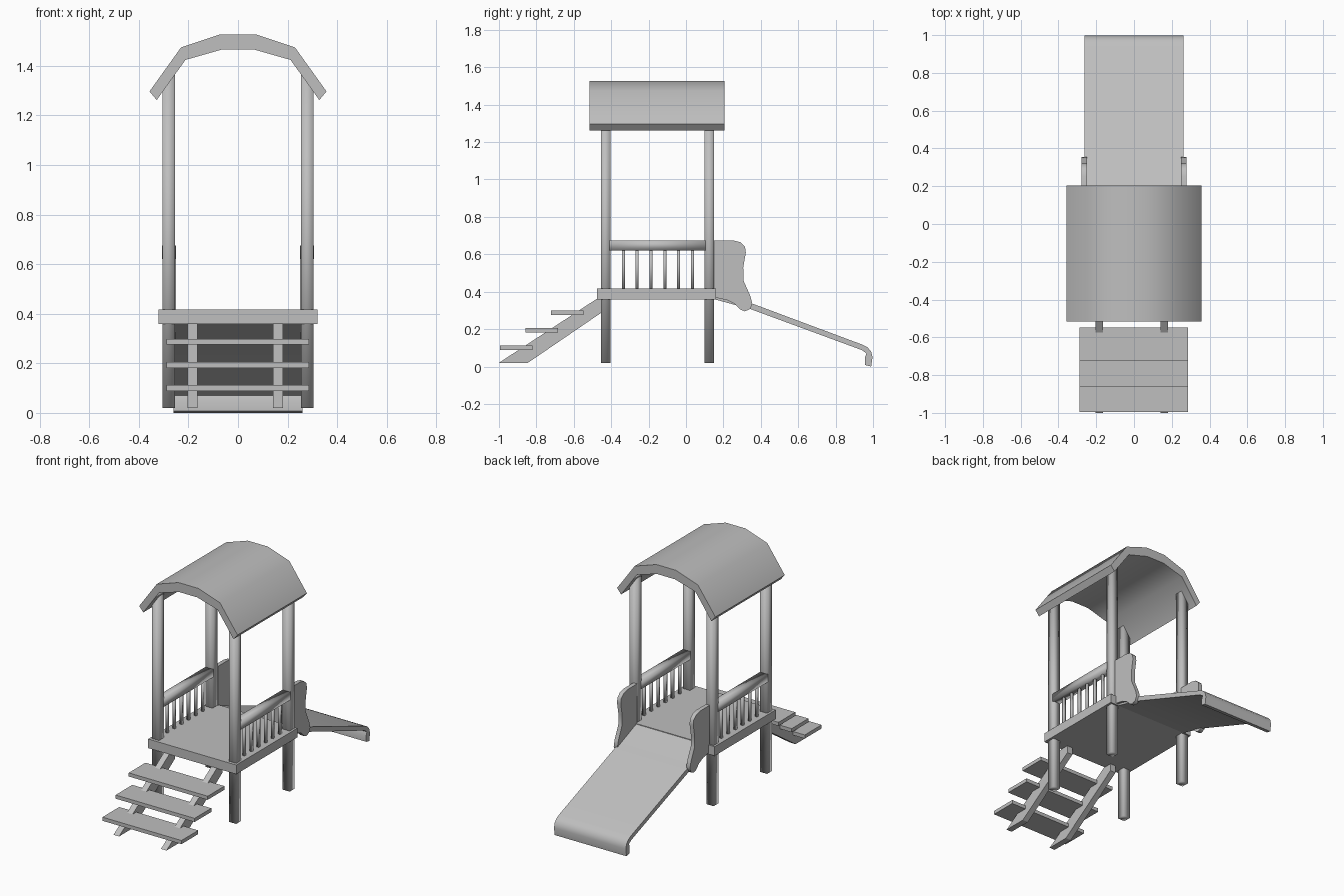
import bpy
import bmesh
from math import radians
from mathutils import Vector

cube = bpy.data.objects.get("Cube")
if cube:
    bpy.data.objects.remove(cube)

grey = bpy.data.materials.new("plain grey")
grey.use_nodes = True
grey.diffuse_color = (0.52, 0.52, 0.52, 1)
grey.node_tree.nodes["Principled BSDF"].inputs["Base Color"].default_value = grey.diffuse_color


def prism(name, profile, axis, start, end, smooth=0):
    """Extrude a closed profile along an axis; sides within the angle are smooth."""
    def place(a, b):
        return {"x": (start, a, b), "y": (a, start, b), "z": (a, b, start)}[axis]
    bm = bmesh.new()
    cap = bm.faces.new([bm.verts.new(place(a, b)) for a, b in profile])
    grown = bmesh.ops.extrude_face_region(bm, geom=[cap], use_keep_orig=True)
    step = Vector([end - start if axis == k else 0 for k in "xyz"])
    verts = [g for g in grown["geom"] if isinstance(g, bmesh.types.BMVert)]
    bmesh.ops.translate(bm, verts=verts, vec=step)
    bmesh.ops.recalc_face_normals(bm, faces=bm.faces)
    for f in bm.faces:
        f.smooth = smooth > 0 and abs(f.normal.dot(step.normalized())) < 0.5
    mesh = bpy.data.meshes.new(name)
    bm.to_mesh(mesh)
    bm.free()
    if smooth:
        mesh.set_sharp_from_angle(angle=radians(smooth))
    mesh.materials.append(grey)
    obj = bpy.data.objects.new(name, mesh)
    bpy.context.collection.objects.link(obj)
    return obj


def rect(a0, a1, b0, b1):
    return [(a0, b0), (a1, b0), (a1, b1), (a0, b1)]


def square(a, b, size):
    h = size / 2
    return rect(a - h, a + h, b - h, b + h)


# Platform
prism("deck", rect(-0.32, 0.32, -0.475, 0.16), "z", 0.358, 0.418)

# Posts, handrails, balusters and slide cheeks on both sides
cheek = [(0.15, 0.675), (0.25, 0.675), (0.29, 0.665), (0.315, 0.642), (0.32, 0.61),
         (0.306, 0.53), (0.307, 0.46), (0.345, 0.375), (0.355, 0.335), (0.343, 0.308),
         (0.315, 0.295), (0.29, 0.305), (0.26, 0.335), (0.22, 0.355), (0.15, 0.37)]
for side, s in (("left", 1), ("right", -1)):
    x = 0.28 * s
    for place, y in (("front", -0.43), ("back", 0.125)):
        prism(f"{place}_{side}_post", square(x, y, 0.051), "z", 0.02, 1.365, 100)
    prism(f"{side}_handrail", square(x, 0.648, 0.054), "y", -0.41, 0.105, 100)
    for i in range(6):
        y = -0.335 + i * 0.074
        prism(f"{side}_baluster_{i + 1}", square(x, y, 0.016), "z", 0.41, 0.63, 100)
    prism(f"{side}_slide_cheek", cheek, "x", 0.25 * s, 0.277 * s, 60)

# Arched roof
outer = [(0.357, 1.297), (0.23, 1.474), (0.072, 1.527)]
inner = [(0.328, 1.262), (0.212, 1.424), (0.064, 1.466)]
arch = (outer + [(-x, z) for x, z in reversed(outer)]
        + [(-x, z) for x, z in inner] + inner[::-1])
prism("roof", arch, "y", -0.515, 0.205, 45)

# Slide with a curled lip
slide = [(0.15, 0.418), (0.345, 0.34), (0.94, 0.118), (0.97, 0.103), (0.99, 0.08),
         (0.997, 0.05), (0.99, 0.0), (0.957, 0.008), (0.957, 0.05), (0.965, 0.07),
         (0.94, 0.088), (0.345, 0.307), (0.15, 0.36)]
prism("slide", slide, "x", -0.261, 0.261, 45)

# Stair stringers and treads
stringer = [(-1.0, 0.02), (-0.845, 0.02), (-0.42, 0.31), (-0.42, 0.36), (-0.48, 0.36)]
for side, x in (("left", 0.161), ("right", -0.184)):
    prism(f"{side}_stringer", stringer, "x", x - 0.02, x + 0.02)
for i in range(3):
    y, z = -0.995 + 0.136 * i, 0.088 + 0.0935 * i
    prism(f"tread_{i + 1}", rect(y, y + 0.174, z, z + 0.024), "x", -0.288, 0.286)
